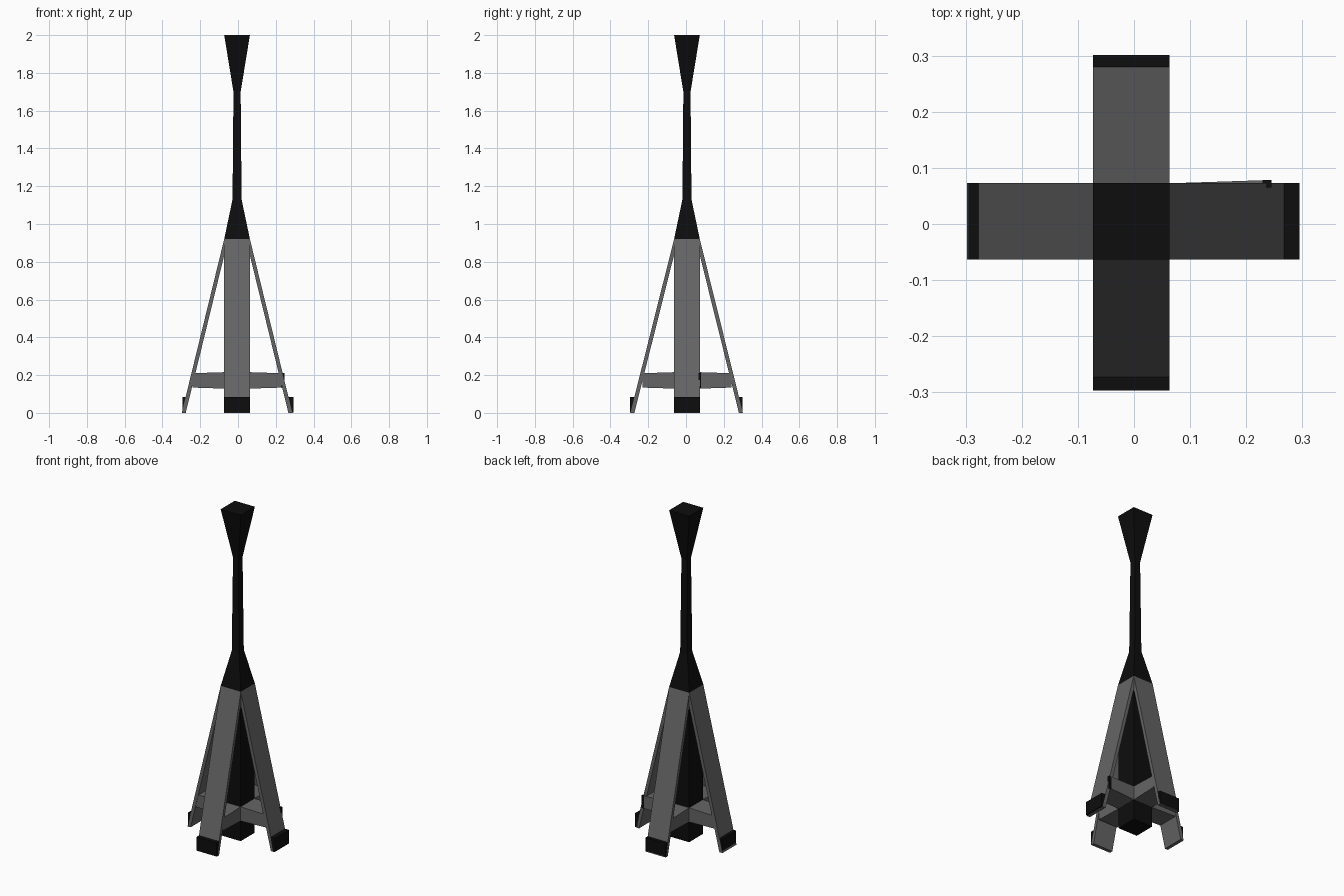
import bpy
import bmesh
from math import pi
from mathutils import Matrix, Vector

cube = bpy.data.objects.get("Cube")
if cube:
    bpy.data.objects.remove(cube, do_unlink=True)


def material(name, value):
    mat = bpy.data.materials.new(name)
    mat.use_nodes = True
    colour = (value, value, value, 1)
    mat.diffuse_color = colour
    mat.node_tree.nodes["Principled BSDF"].inputs["Base Color"].default_value = colour
    return mat


black = material("black", 0.004)
grey = material("grey", 0.13)
centre = Vector((-0.005, 0.005, 0))


def level(z, x0, x1, y0, y1):
    """Horizontal rectangular section."""
    return [(x0, y0, z), (x1, y0, z), (x1, y1, z), (x0, y1, z)]


def upright(x, y0, y1, z0, z1):
    """Section standing across the x axis."""
    return [(x, y0, z0), (x, y1, z0), (x, y1, z1), (x, y0, z1)]


def loft(name, sections, mat, angle=0):
    """Skin a row of four-cornered sections, then turn about the axis."""
    bm = bmesh.new()
    rings = [[bm.verts.new(p) for p in s] for s in sections]
    for a, b in zip(rings, rings[1:]):
        for i in range(4):
            j = (i + 1) % 4
            bm.faces.new((a[i], a[j], b[j], b[i]))
    bm.faces.new(rings[0])
    bm.faces.new(rings[-1])
    bmesh.ops.recalc_face_normals(bm, faces=bm.faces)
    bm.transform(Matrix.Translation(centre) @ Matrix.Rotation(angle, 4, "Z"))
    mesh = bpy.data.meshes.new(name)
    bm.to_mesh(mesh)
    bm.free()
    mesh.materials.append(mat)
    bpy.context.collection.objects.link(bpy.data.objects.new(name, mesh))


HALF = 0.068      # half width of legs and column
TOP = 0.92        # height where the legs meet the column
FOOT = 0.085      # height of the foot plates

# Square column: lower core, shoulder, slim shaft and flared head
core = HALF - 0.002
loft("column_core", [level(z, -core, core, -core, core) for z in (0.005, TOP)], black)
mast = [(TOP, HALF), (1.13, 0.024), (1.7, 0.019), (2.0, HALF)]
loft("mast", [level(z, -r, r, -r, r) for z, r in mast], black)

# Four splayed legs with foot plates and braces to the column
sides = [("left", 0, 0.272, 0.300), ("back", pi / 2, 0.275, 0.295),
         ("right", pi, 0.272, 0.290), ("front", -pi / 2, 0.278, 0.302)]
for side, angle, reach, tip in sides:
    slope = (reach - HALF) / (TOP - FOOT)
    bottom = reach + slope * FOOT
    loft(side + "_leg",
         [level(0, bottom - 0.021, bottom, -HALF, HALF),
          level(TOP, HALF - 0.021, HALF, -HALF, HALF)], grey, angle)
    loft(side + "_foot",
         [level(0.003, bottom - 0.008, tip, -HALF, HALF),
          level(FOOT, reach - 0.002, tip, -HALF, HALF)], black, angle)
    flare = 0.073 if side == "left" else core
    loft(side + "_brace",
         [upright(0.02, -core, core, 0.127, 0.217),
          upright(0.236, -core, flare, 0.134, 0.21)], grey, angle)

# Dark end of the left brace that shows beside the leg
loft("left_brace_end",
     [upright(x, 0.06, 0.0735, 0.133, 0.211) for x in (0.234, 0.25)], black)
